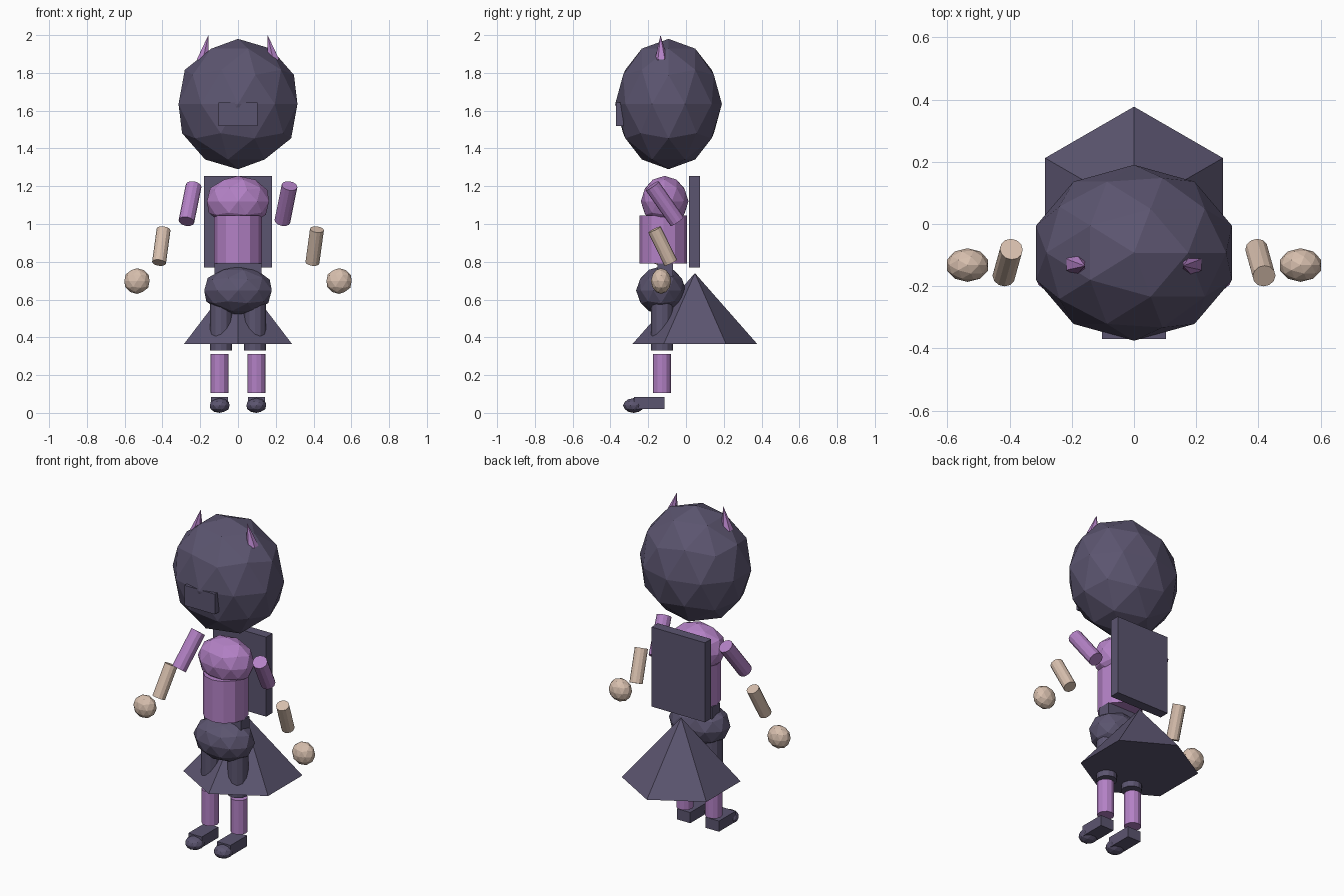
import bpy, math
from mathutils import Vector

if "Cube" in bpy.data.objects:
    bpy.data.objects.remove(bpy.data.objects["Cube"])


def material(name, rgb):
    m = bpy.data.materials.new(name)
    m.diffuse_color = (*rgb, 1)
    m.use_nodes = True
    m.node_tree.nodes["Principled BSDF"].inputs["Base Color"].default_value = m.diffuse_color
    return m


SLATE = material("slate", (0.105, 0.09, 0.16))
PURPLE = material("purple", (0.45, 0.22, 0.56))
SKIN = material("skin", (0.68, 0.52, 0.42))


def finish(name, mat):
    ob = bpy.context.object
    ob.name = name
    ob.data.materials.append(mat)
    return ob


def ball(name, loc, radii, mat):
    bpy.ops.mesh.primitive_ico_sphere_add(subdivisions=2, radius=1, location=loc)
    bpy.context.object.scale = radii
    return finish(name, mat)


def box(name, lo, hi, mat):
    lo, hi = Vector(lo), Vector(hi)
    bpy.ops.mesh.primitive_cube_add(size=1, location=(lo + hi) / 2)
    bpy.context.object.scale = hi - lo
    return finish(name, mat)


def rod(name, a, b, r, mat, r2=None, sides=12):
    a, b = Vector(a), Vector(b)
    d = b - a
    bpy.ops.mesh.primitive_cone_add(
        vertices=sides, radius1=r, radius2=r if r2 is None else r2,
        depth=d.length, location=(a + b) / 2,
        rotation=Vector((0, 0, 1)).rotation_difference(d).to_euler())
    return finish(name, mat)


# head with face plate
ball("head", (0, -0.0925, 1.635), (0.331, 0.2825, 0.345), SLATE)
box("face_plate", (-0.103, -0.37, 1.52), (0.103, -0.33, 1.643), SLATE)

# torso, waist and hips
ball("chest", (0, -0.113, 1.12), (0.173, 0.126, 0.135), PURPLE)
rod("torso", (0, -0.12, 0.79), (0, -0.12, 1.045), 0.126, PURPLE)
box("waist", (-0.125, -0.15, 0.69), (0.125, -0.07, 0.79), SLATE)
ball("hips", (0, -0.132, 0.648), (0.188, 0.132, 0.128), SLATE)

# back panel and six-sided skirt
box("back_panel", (-0.18, 0.015, 0.77), (0.18, 0.075, 1.255), SLATE)
rod("skirt", (0, 0.047, 0.365), (0, 0.047, 0.74), 0.33, SLATE, 0, 6)

for s, side in ((-1, "left"), (1, "right")):
    # horn leaning inward
    rod(side + "_horn", (s * 0.187, -0.13, 1.865), (s * 0.157, -0.135, 2.0),
        0.036, PURPLE, 0, 6)
    # arms lean the same way in x and swing oppositely in y
    rod(side + "_upper_arm",
        (s * 0.254 - 0.019, -0.113 + s * 0.066, 1.014),
        (s * 0.254 + 0.019, -0.113 - s * 0.066, 1.202), 0.042, PURPLE)
    rod(side + "_forearm",
        (s * 0.406 - 0.012, -0.124 + s * 0.043, 0.795),
        (s * 0.406 + 0.012, -0.124 - s * 0.043, 0.971), 0.037, SKIN)
    ball(side + "_hand", (s * 0.535, -0.132, 0.698), (0.07, 0.054, 0.068), SKIN)
    # legs
    rod(side + "_thigh", (s * 0.09, -0.128, 0.33), (s * 0.09, -0.128, 0.6),
        0.058, SLATE)
    rod(side + "_shin", (s * 0.097, -0.128, 0.105), (s * 0.097, -0.128, 0.312),
        0.048, PURPLE)
    # shoe block with rounded toe
    box(side + "_shoe", (s * 0.097 - 0.045, -0.275, 0.02),
        (s * 0.097 + 0.045, -0.115, 0.085), SLATE)
    ball(side + "_toe", (s * 0.097, -0.277, 0.039), (0.055, 0.056, 0.039), SLATE)
